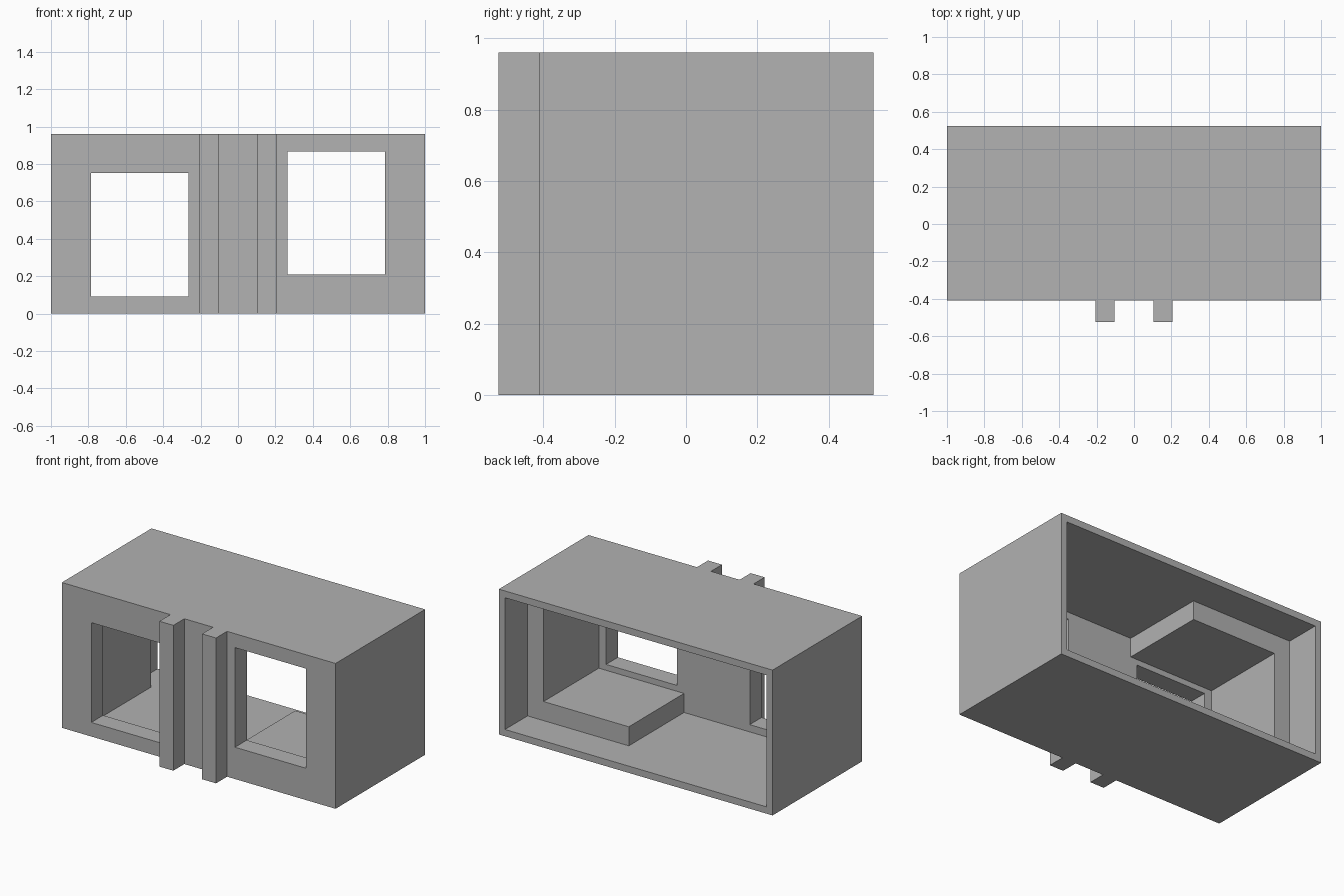
import bpy

default_cube = bpy.data.objects.get("Cube")
if default_cube:
    bpy.data.objects.remove(default_cube, do_unlink=True)

grey = bpy.data.materials.new("plain grey")
grey.use_nodes = True
colour = (0.445, 0.445, 0.445, 1)
grey.diffuse_color = colour
grey.node_tree.nodes["Principled BSDF"].inputs["Base Color"].default_value = colour


def box(name, x, y, z):
    """Box between the low and high limits on each axis."""
    bpy.ops.mesh.primitive_cube_add(size=1)
    ob = bpy.context.object
    ob.name = ob.data.name = name
    for v in ob.data.vertices:
        v.co = [lim[1] if c > 0 else lim[0] for c, lim in zip(v.co, (x, y, z))]
    ob.data.materials.append(grey)
    return ob


def combine(target, tool, operation):
    """Apply a boolean and remove the tool object."""
    mod = target.modifiers.new(tool.name, 'BOOLEAN')
    mod.object, mod.operation, mod.solver = tool, operation, 'EXACT'
    bpy.context.view_layer.objects.active = target
    bpy.ops.object.modifier_apply(modifier=mod.name)
    bpy.data.objects.remove(tool, do_unlink=True)


FRONT, BACK = -0.41, 0.525
INNER_FRONT, LINING_END = -0.287, 0.29
HEIGHT, WALL = 0.96, 0.045
LINING, STEP, STEP_X = 0.838, 0.171, 0.215

body = box("room_shell", (-1, 1), (FRONT, BACK), (0, HEIGHT))

# Wide recess at the open back
combine(body, box("back_recess", (-1 + WALL, 1 - WALL), (LINING_END, BACK + 0.1),
                  (WALL, HEIGHT - WALL)), 'DIFFERENCE')

# Two overlapping rooms leave a lowered ceiling on one side, a raised floor on the other
room_depth = (INNER_FRONT, LINING_END + 0.05)
combine(body, box("low_room", (-LINING, STEP_X), room_depth,
                  (WALL, HEIGHT - STEP)), 'DIFFERENCE')
combine(body, box("high_room", (-STEP_X, LINING), room_depth,
                  (STEP, HEIGHT - WALL)), 'DIFFERENCE')

# Front window openings
window_depth = (FRONT - 0.05, INNER_FRONT + 0.05)
combine(body, box("low_window", (-0.785, -0.265), window_depth, (0.093, 0.752)), 'DIFFERENCE')
combine(body, box("high_window", (0.265, 0.785), window_depth, (0.21, 0.868)), 'DIFFERENCE')

# Twin pillars on the front
for side, x in (("right", (-0.207, -0.105)), ("left", (0.105, 0.207))):
    combine(body, box(side + "_pillar", x, (-BACK, FRONT + 0.05), (0, HEIGHT)), 'UNION')

for face in body.data.polygons:
    face.use_smooth = False
    face.material_index = 0
